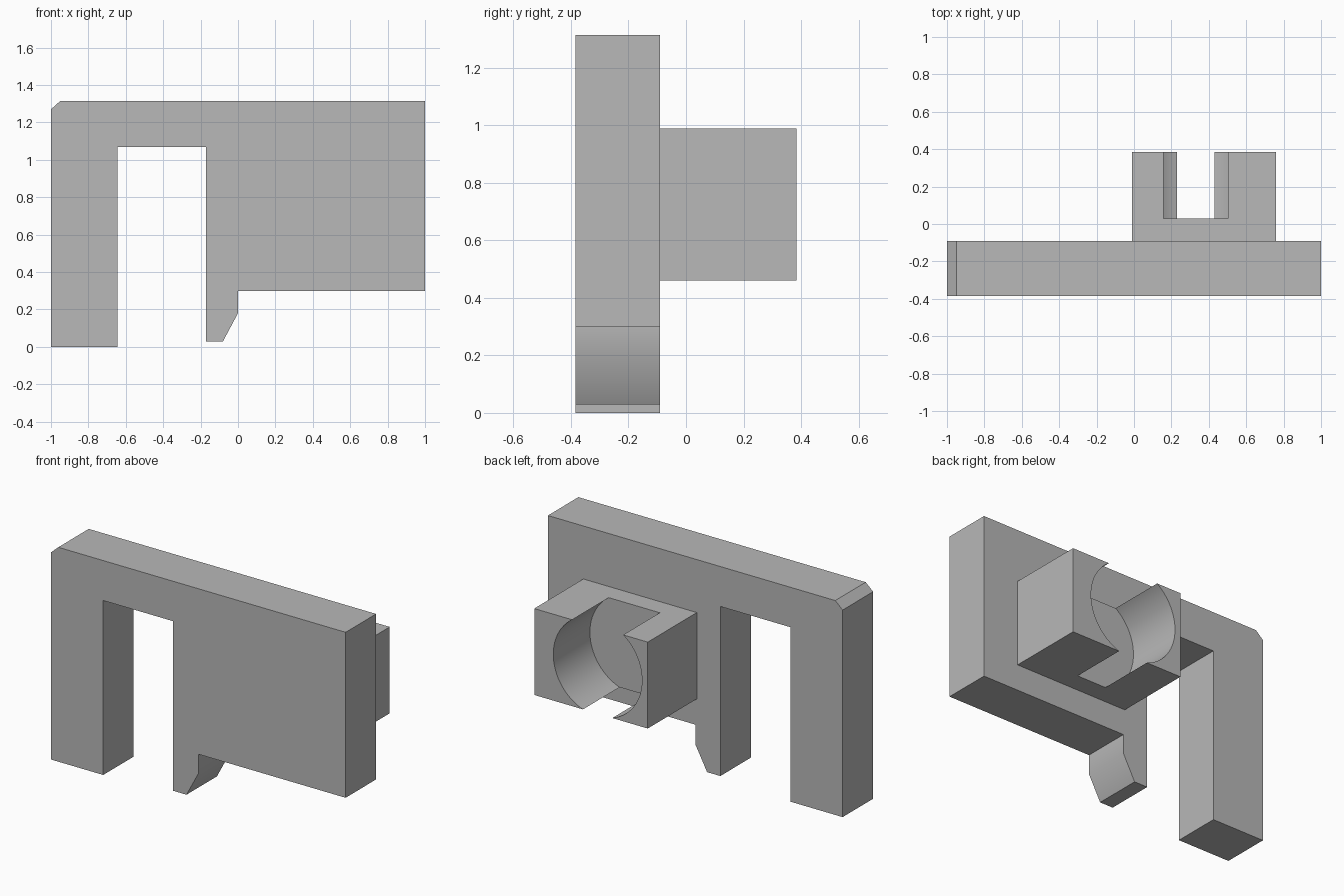
import bpy
import bmesh
from math import radians
from mathutils import Matrix

if "Cube" in bpy.data.objects:
    bpy.data.objects.remove(bpy.data.objects["Cube"], do_unlink=True)

# Single grey plastic
grey = bpy.data.materials.new("grey plastic")
grey.use_nodes = True
colour = (0.48, 0.48, 0.48, 1)
grey.diffuse_color = colour
grey.node_tree.nodes["Principled BSDF"].inputs["Base Color"].default_value = colour


def to_object(name, bm):
    bmesh.ops.recalc_face_normals(bm, faces=bm.faces)
    mesh = bpy.data.meshes.new(name)
    bm.to_mesh(mesh)
    bm.free()
    mesh.materials.append(grey)
    obj = bpy.data.objects.new(name, mesh)
    bpy.context.collection.objects.link(obj)
    return obj


def extrude_profile(name, points, y0, y1):
    """Extrude an (x, z) outline from y0 to y1."""
    bm = bmesh.new()
    face = bm.faces.new([bm.verts.new((x, y0, z)) for x, z in points])
    result = bmesh.ops.extrude_face_region(bm, geom=[face])
    moved = [v for v in result["geom"] if isinstance(v, bmesh.types.BMVert)]
    bmesh.ops.translate(bm, verts=moved, vec=(0, y1 - y0, 0))
    return to_object(name, bm)


def select_only(obj):
    bpy.ops.object.select_all(action="DESELECT")
    obj.select_set(True)
    bpy.context.view_layer.objects.active = obj


# Flat plate with a long leg, a slot and a short hook
plate = extrude_profile("hooked_plate", [
    (-1, 0), (-0.645, 0), (-0.645, 1.07), (-0.17, 1.07),
    (-0.17, 0.03), (-0.08, 0.03), (0, 0.18), (0, 0.3),
    (1, 0.3), (1, 1.315), (-0.95, 1.315), (-1, 1.27)], -0.385, -0.09)

# Clip block on the back
clip = extrude_profile("clip_block", [
    (-0.01, 0.46), (0.76, 0.46), (0.76, 0.99), (-0.01, 0.99)], -0.09, 0.385)

# Round blind bore that breaks out through the top and bottom of the block
bore_start, bore_end, radius = 0.03, 0.6, 0.301
bm = bmesh.new()
bmesh.ops.create_cone(
    bm, cap_ends=True, segments=96, radius1=radius, radius2=radius,
    depth=bore_end - bore_start,
    matrix=Matrix.Translation((0.33, (bore_start + bore_end) / 2, 0.744))
    @ Matrix.Rotation(radians(90), 4, "X"))
bore = to_object("bore_cutter", bm)
bore.hide_render = True

cut = clip.modifiers.new("bore", "BOOLEAN")
cut.operation = "DIFFERENCE"
cut.solver = "EXACT"
cut.object = bore
select_only(clip)
bpy.ops.object.modifier_apply(modifier=cut.name)
bpy.data.objects.remove(bore, do_unlink=True)

# Smooth bore and hook, crisp edges elsewhere
for part in (plate, clip):
    select_only(part)
    bpy.ops.object.shade_smooth_by_angle(angle=radians(30))
